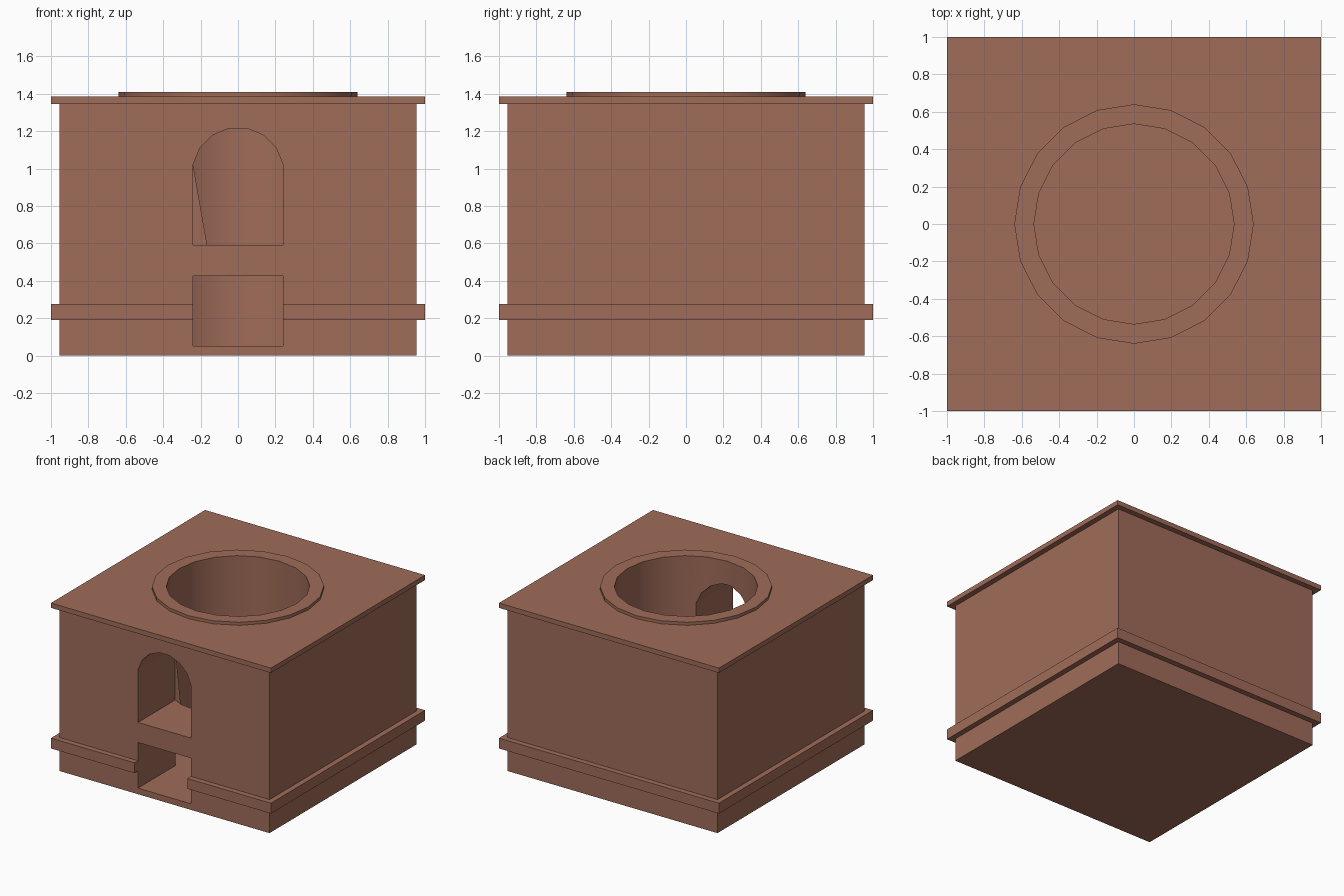
import bpy, bmesh, math

if "Cube" in bpy.data.objects:
    bpy.data.objects.remove(bpy.data.objects["Cube"])

brick = bpy.data.materials.new("fired_clay")
brick.diffuse_color = (0.35, 0.15, 0.10, 1)
brick.use_nodes = True
brick.node_tree.nodes["Principled BSDF"].inputs["Base Color"].default_value = brick.diffuse_color

SIDES = 20
BORE_R = 0.535
DOOR_W = 0.24


def finish(name, bm, normals=True):
    if normals:
        bmesh.ops.recalc_face_normals(bm, faces=bm.faces)
    mesh = bpy.data.meshes.new(name)
    bm.to_mesh(mesh)
    bm.free()
    ob = bpy.data.objects.new(name, mesh)
    bpy.context.collection.objects.link(ob)
    mesh.materials.append(brick)
    return ob


def loft(name, profile, sides, start=0.0, caps=True):
    """Stack of regular polygons from (radius, z) pairs."""
    bm = bmesh.new()
    rings = []
    for r, z in profile:
        angles = [start + 2 * math.pi * i / sides for i in range(sides)]
        rings.append([bm.verts.new((r * math.cos(a), r * math.sin(a), z)) for a in angles])
    for lo, hi in zip(rings, rings[1:]):
        for i in range(sides):
            j = (i + 1) % sides
            bm.faces.new((lo[i], lo[j], hi[j], hi[i]))
    if caps:
        bm.faces.new(rings[0][::-1])
        bm.faces.new(rings[-1])
    return finish(name, bm, caps)


def tunnel(name, outline):
    """Front-to-centre prism from an (x, z) outline."""
    bm = bmesh.new()
    face = bm.faces.new([bm.verts.new((x, -1.2, z)) for x, z in outline])
    new = bmesh.ops.extrude_face_region(bm, geom=[face])["geom"]
    bmesh.ops.translate(bm, verts=[v for v in new if isinstance(v, bmesh.types.BMVert)],
                        vec=(0, 1.0, 0))
    return finish(name, bm)


def cut(ob, cutter):
    cutter.hide_render = True
    mod = ob.modifiers.new("cut", "BOOLEAN")
    mod.operation, mod.solver, mod.object = "DIFFERENCE", "EXACT", cutter
    bpy.context.view_layer.objects.active = ob
    bpy.ops.object.modifier_apply(modifier=mod.name)
    bpy.data.objects.remove(cutter)


# Square body with base band and top slab
steps = [(0.955, 0), (0.955, 0.19), (1, 0.19), (1, 0.275), (0.955, 0.275),
         (0.955, 1.345), (1, 1.345), (1, 1.385)]
body = loft("stove_body", [(h * math.sqrt(2), z) for h, z in steps], 4, math.pi / 4)

# Round shaft, square ash opening and arched fire opening
cut(body, loft("shaft_cutter", [(BORE_R, 0.05), (BORE_R, 1.5)], SIDES))
cut(body, tunnel("ash_cutter", [(-DOOR_W, 0.05), (DOOR_W, 0.05),
                                (DOOR_W, 0.425), (-DOOR_W, 0.425)]))
arc_r = DOOR_W / math.cos(math.pi / 16)
arch = [(arc_r * math.cos(a), 0.975 + arc_r * math.sin(a))
        for a in (math.pi * (i + 0.5) / 8 for i in range(8))]
cut(body, tunnel("fire_cutter", [(-DOOR_W, 0.59), (DOOR_W, 0.59)] + arch))

# Raised rim around the shaft
rim = loft("shaft_rim", [(0.64, 1.385), (0.64, 1.41), (BORE_R, 1.41), (BORE_R, 1.385)],
           SIDES, caps=False)

# Small corner web where the arch meets the shaft
bm = bmesh.new()
bm.faces.new([bm.verts.new(p) for p in ((-0.24, -0.472, 0.59), (-0.165, -0.509, 0.59),
                                        (-0.24, -0.472, 1.02))])
web = finish("arch_corner_web", bm, False)

# Smooth round walls, crisp corners
bpy.ops.object.select_all(action="DESELECT")
for ob in (body, rim):
    ob.select_set(True)
bpy.context.view_layer.objects.active = body
bpy.ops.object.shade_smooth_by_angle(angle=math.radians(20))
